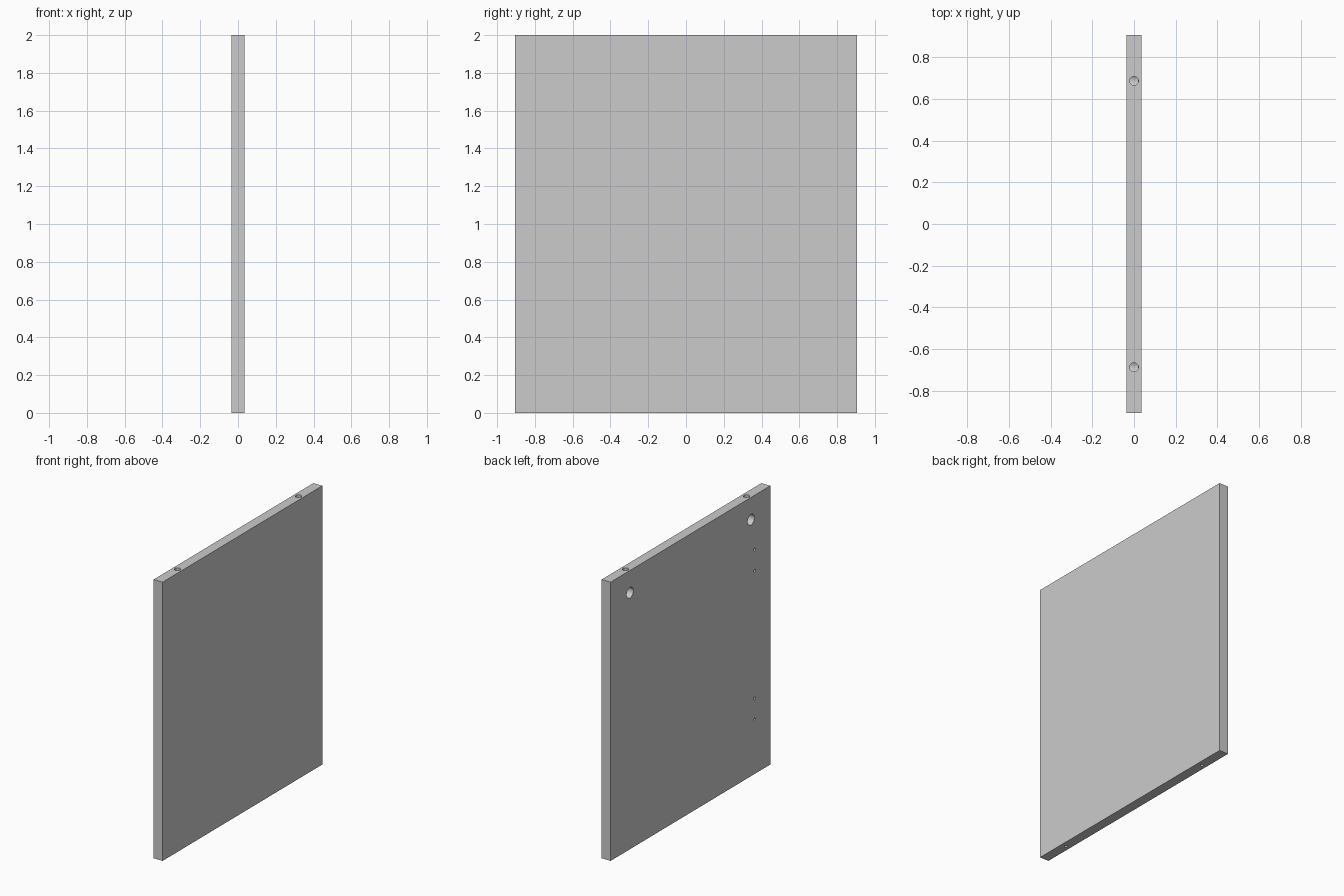
import bpy
from math import radians

if "Cube" in bpy.data.objects:
    bpy.data.objects.remove(bpy.data.objects["Cube"])

T, W, H = 0.071, 1.81, 2.0      # panel thickness, width, height

# Flat panel
bpy.ops.mesh.primitive_cube_add(size=1, location=(0, 0, H / 2))
panel = bpy.context.object
panel.name = "side_panel"
panel.scale = (T, W, H)
bpy.ops.object.transform_apply(location=True, rotation=False, scale=True)


def drill(name, mouth, direction, dia, depth, sides=32):
    """Cut a blind round hole from the mouth point along x or z."""
    over = 0.02
    length = depth + over
    mid = [m + d * (depth - over) / 2 for m, d in zip(mouth, direction)]
    rot = (0, radians(90), 0) if direction[0] else (0, 0, 0)
    bpy.ops.mesh.primitive_cylinder_add(vertices=sides, radius=dia / 2, depth=length,
                                        location=mid, rotation=rot)
    cutter = bpy.context.object
    cutter.name = name + "_cutter"
    cutter.hide_render = True
    mod = panel.modifiers.new(name, 'BOOLEAN')
    mod.operation = 'DIFFERENCE'
    mod.solver = 'EXACT'
    mod.object = cutter
    bpy.context.view_layer.objects.active = panel
    bpy.ops.object.modifier_apply(modifier=mod.name)
    bpy.data.objects.remove(cutter, do_unlink=True)


for y in (-0.686, 0.686):
    # Cam lock pocket, the bolt hole leading into it, and the bottom dowel hole
    drill("cam_pocket", (-T / 2, y, 1.84), (1, 0, 0), 0.076, 0.055)
    drill("bolt_hole", (0, y, H), (0, 0, -1), 0.042, 0.15)
    drill("dowel_hole", (0, y, 0), (0, 0, 1), 0.022, 0.12, 24)

# Hinge or runner screw holes near the front edge
for z in (0.39, 0.542, 1.458, 1.61):
    drill("screw_hole", (-T / 2, -0.729, z), (1, 0, 0), 0.02, 0.045, 24)

# Smooth hole walls, sharp edges
bpy.ops.object.select_all(action='DESELECT')
panel.select_set(True)
bpy.context.view_layer.objects.active = panel
bpy.ops.object.shade_smooth_by_angle(angle=radians(30))
